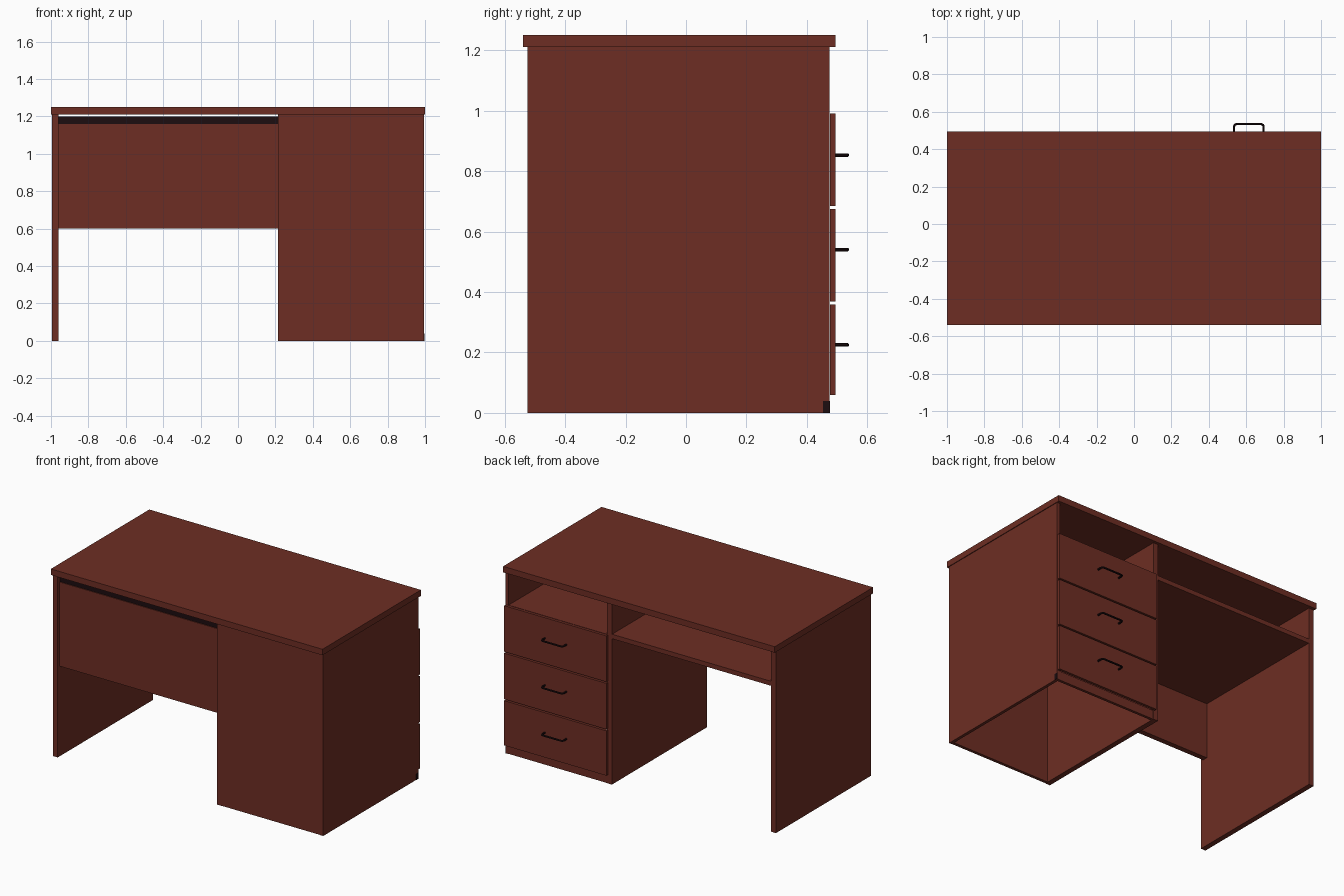
import bpy

if "Cube" in bpy.data.objects:
    bpy.data.objects.remove(bpy.data.objects["Cube"])


def material(name, rgb):
    m = bpy.data.materials.new(name)
    m.diffuse_color = (*rgb, 1.0)
    m.use_nodes = True
    m.node_tree.nodes["Principled BSDF"].inputs["Base Color"].default_value = m.diffuse_color
    return m


WOOD = material("red_brown_wood", (0.155, 0.027, 0.017))
DARK = material("dark_metal", (0.012, 0.004, 0.005))


def board(name, x, y, z, mat=WOOD):
    """Box from its (min, max) range on each axis."""
    bpy.ops.mesh.primitive_cube_add(size=1)
    o = bpy.context.object
    o.name = o.data.name = name
    for v in o.data.vertices:
        v.co = [r[0] if c < 0 else r[1] for c, r in zip(v.co, (x, y, z))]
    o.data.materials.append(mat)
    return o


def handle(name, x0, x1, y0, y1, z, r=0.006, c=0.012):
    """Round bar pull with softened corners."""
    pts = [(x0, y0), (x0, y1 - c), (x0 + c * 0.3, y1 - c * 0.3), (x0 + c, y1),
           (x1 - c, y1), (x1 - c * 0.3, y1 - c * 0.3), (x1, y1 - c), (x1, y0)]
    cu = bpy.data.curves.new(name, 'CURVE')
    cu.dimensions = '3D'
    cu.bevel_depth = r
    cu.bevel_resolution = 2
    cu.use_fill_caps = True
    sp = cu.splines.new('POLY')
    sp.points.add(len(pts) - 1)
    for p, (x, y) in zip(sp.points, pts):
        p.co = (x, y, z, 1)
    o = bpy.data.objects.new(name, cu)
    bpy.context.collection.objects.link(o)
    cu.materials.append(DARK)
    bpy.ops.object.select_all(action='DESELECT')
    o.select_set(True)
    bpy.context.view_layer.objects.active = o
    bpy.ops.object.convert(target='MESH')
    bpy.ops.object.shade_smooth_by_angle()


DEPTH = (-0.525, 0.475)
HEIGHT = (0.0, 1.21)

# Desktop and upright panels
board("desktop", (-1.0, 1.0), (-0.54, 0.495), (1.21, 1.25))
board("left_side_panel", (-0.995, -0.96), DEPTH, HEIGHT)
board("cabinet_divider", (0.213, 0.248), DEPTH, HEIGHT)
board("cabinet_side_panel", (0.975, 0.995), DEPTH, HEIGHT)
board("cabinet_back_panel", (0.248, 0.975), (-0.523, -0.503), HEIGHT)

# Knee space: modesty panel, dark strip above it, shelf
board("modesty_panel", (-0.96, 0.213), (-0.505, -0.47), (0.60, 1.16))
board("cable_strip", (-0.96, 0.213), (-0.50, -0.475), (1.16, 1.20), DARK)
board("knee_shelf", (-0.96, 0.213), (-0.47, 0.473), (0.97, 1.0))

# Cabinet: open niche shelf and plinth; the bottom is open
board("niche_shelf", (0.248, 0.975), (-0.503, 0.473), (0.96, 0.99))
board("plinth", (0.248, 0.975), (0.455, 0.473), (0.0, 0.06))
board("plinth_end_cap", (0.993, 0.997), (0.453, 0.476), (0.0, 0.04), DARK)

# Drawer fronts with handles
for i, (z0, z1, hz) in enumerate([(0.06, 0.358, 0.225), (0.368, 0.674, 0.54),
                                  (0.684, 0.99, 0.853)]):
    board(f"drawer_front_{i + 1}", (0.24, 0.993), (0.477, 0.495), (z0, z1))
    handle(f"drawer_handle_{i + 1}", 0.535, 0.693, 0.49, 0.534, hz)
